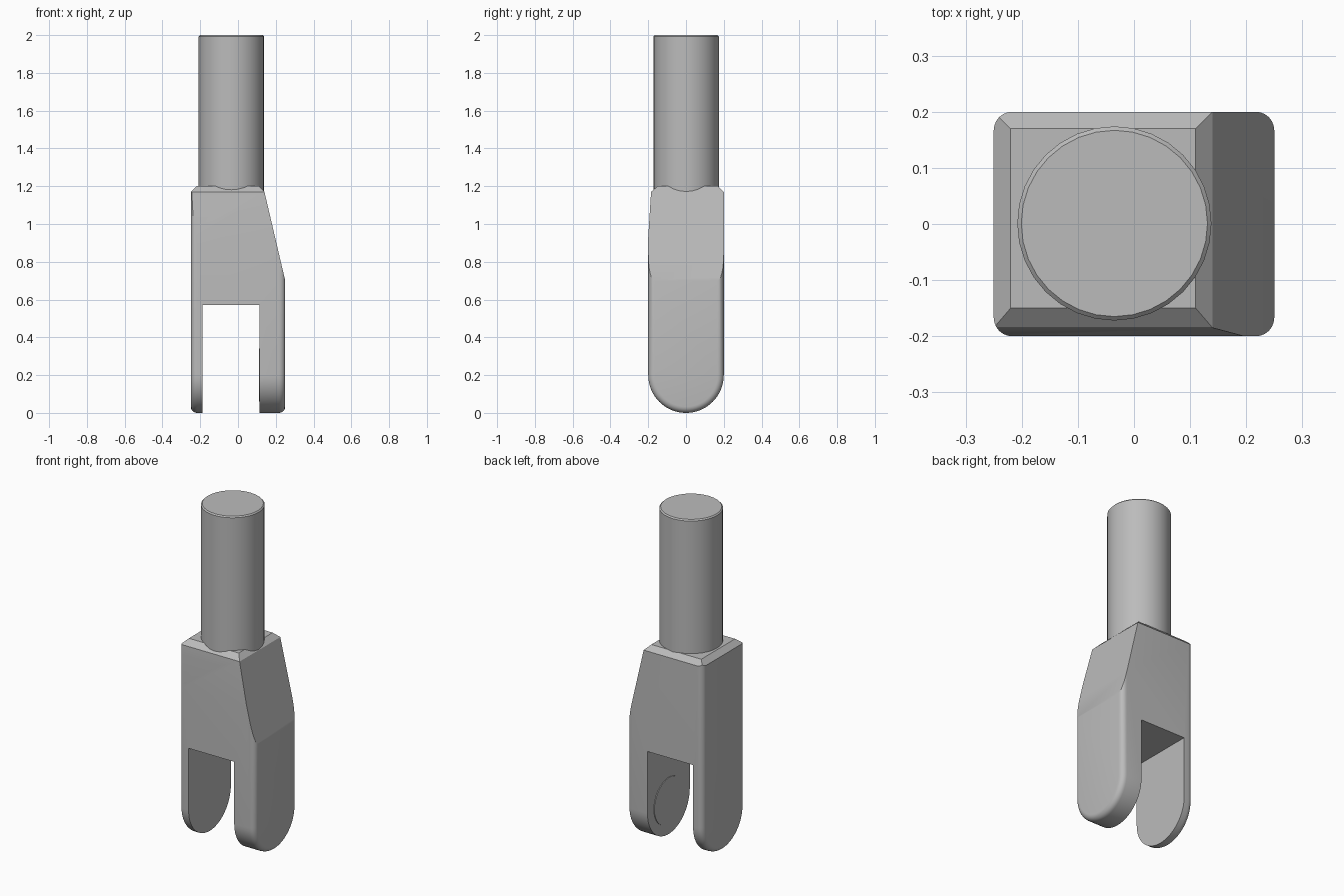
import bpy, bmesh, math
from mathutils import Vector

if "Cube" in bpy.data.objects:
    bpy.data.objects.remove(bpy.data.objects["Cube"], do_unlink=True)

steel = bpy.data.materials.new("grey_steel")
steel.use_nodes = True
GREY = (0.5, 0.5, 0.5, 1)
steel.diffuse_color = GREY
steel.node_tree.nodes["Principled BSDF"].inputs["Base Color"].default_value = GREY


def make_object(name, bm):
    bmesh.ops.recalc_face_normals(bm, faces=bm.faces[:])
    mesh = bpy.data.meshes.new(name)
    bm.to_mesh(mesh)
    bm.free()
    mesh.materials.append(steel)
    obj = bpy.data.objects.new(name, mesh)
    bpy.context.collection.objects.link(obj)
    return obj


def activate(obj):
    bpy.ops.object.select_all(action='DESELECT')
    obj.select_set(True)
    bpy.context.view_layer.objects.active = obj


def shade(obj):
    activate(obj)
    bpy.ops.object.shade_smooth_by_angle(angle=math.radians(25))


def extrude_profile(points, offset):
    bm = bmesh.new()
    face = bm.faces.new([bm.verts.new(p) for p in points])
    out = bmesh.ops.extrude_face_region(bm, geom=[face])
    bmesh.ops.translate(bm, vec=offset, verts=[
        v for v in out["geom"] if isinstance(v, bmesh.types.BMVert)])
    bmesh.ops.recalc_face_normals(bm, faces=bm.faces[:])
    return bm


def slice_off(bm, point, normal):
    # Remove everything beyond the plane and cap the opening
    cut = bmesh.ops.bisect_plane(
        bm, geom=bm.verts[:] + bm.edges[:] + bm.faces[:], dist=1e-5,
        plane_co=point, plane_no=Vector(normal).normalized(), clear_outer=True)
    edges = [e for e in cut["geom_cut"] if isinstance(e, bmesh.types.BMEdge)]
    bmesh.ops.contextual_create(bm, geom=edges)


# Fork body: round-bottomed profile extruded across x, outer rims filleted
R, HALF_X = 0.2, 0.25
profile = [(-HALF_X, R, 1.4)]
for i in range(33):
    a = math.pi * i / 32
    profile.append((-HALF_X, R * math.cos(a), R - R * math.sin(a)))
profile.append((-HALF_X, -R, 1.4))
bm = extrude_profile(profile, (2 * HALF_X, 0, 0))
rims = [e for e in bm.edges if abs(e.verts[0].co.x - e.verts[1].co.x) < 1e-6]
bmesh.ops.bevel(bm, geom=rims, offset=0.033, segments=6, profile=0.5,
                affect='EDGES', clamp_overlap=False)

# Flat top, sloped side, tapered front and chamfers around the top
for point, normal in [
    ((0, 0, 1.2), (0, 0, 1)),
    ((0.25, 0, 0.7), (0.47, 0, 0.11)),
    ((0, -0.185, 1.17), (0, -0.24, 0.015)),
    ((-0.25, 0, 1.17), (-1, 0, 1)),
    ((0, 0.2, 1.17), (0, 1, 1)),
    ((0, -0.185, 1.17), (0, -0.03, 0.035)),
    ((0.14, 0, 1.17), (1, 0, 1)),
]:
    slice_off(bm, point, normal)
body = make_object("fork_body", bm)

# Slot between the prongs
LEFT, RIGHT, SLOT_TOP = -0.187, 0.115, 0.57
slot = make_object("slot_cutter", extrude_profile(
    [(LEFT, -0.5, -0.5), (RIGHT, -0.5, -0.5),
     (RIGHT, -0.5, SLOT_TOP), (LEFT, -0.5, SLOT_TOP)], (0, 1, 0)))
slot.hide_render = True
mod = body.modifiers.new("slot", 'BOOLEAN')
mod.operation = 'DIFFERENCE'
mod.solver = 'EXACT'
mod.object = slot
activate(body)
bpy.ops.object.modifier_apply(modifier=mod.name)
bpy.data.objects.remove(slot, do_unlink=True)
shade(body)

# Shaft with a fine chamfer on its end
bm = bmesh.new()
bmesh.ops.create_cone(bm, cap_ends=True, segments=32, radius1=0.173,
                      radius2=0.173, depth=0.9)
bmesh.ops.translate(bm, vec=(-0.035, 0.001, 1.55), verts=bm.verts[:])
end = [e for e in bm.edges if min(v.co.z for v in e.verts) > 1.9]
bmesh.ops.bevel(bm, geom=end, offset=0.007, segments=1, affect='EDGES')
shade(make_object("shaft", bm))

# Thin round pad on the inner face of the thicker prong
bpy.ops.mesh.primitive_cylinder_add(
    vertices=32, radius=0.14, depth=0.008,
    location=(RIGHT, 0, 0.2), rotation=(0, math.pi / 2, 0))
pad = bpy.context.object
pad.name = "prong_pad"
pad.data.materials.append(steel)
shade(pad)
